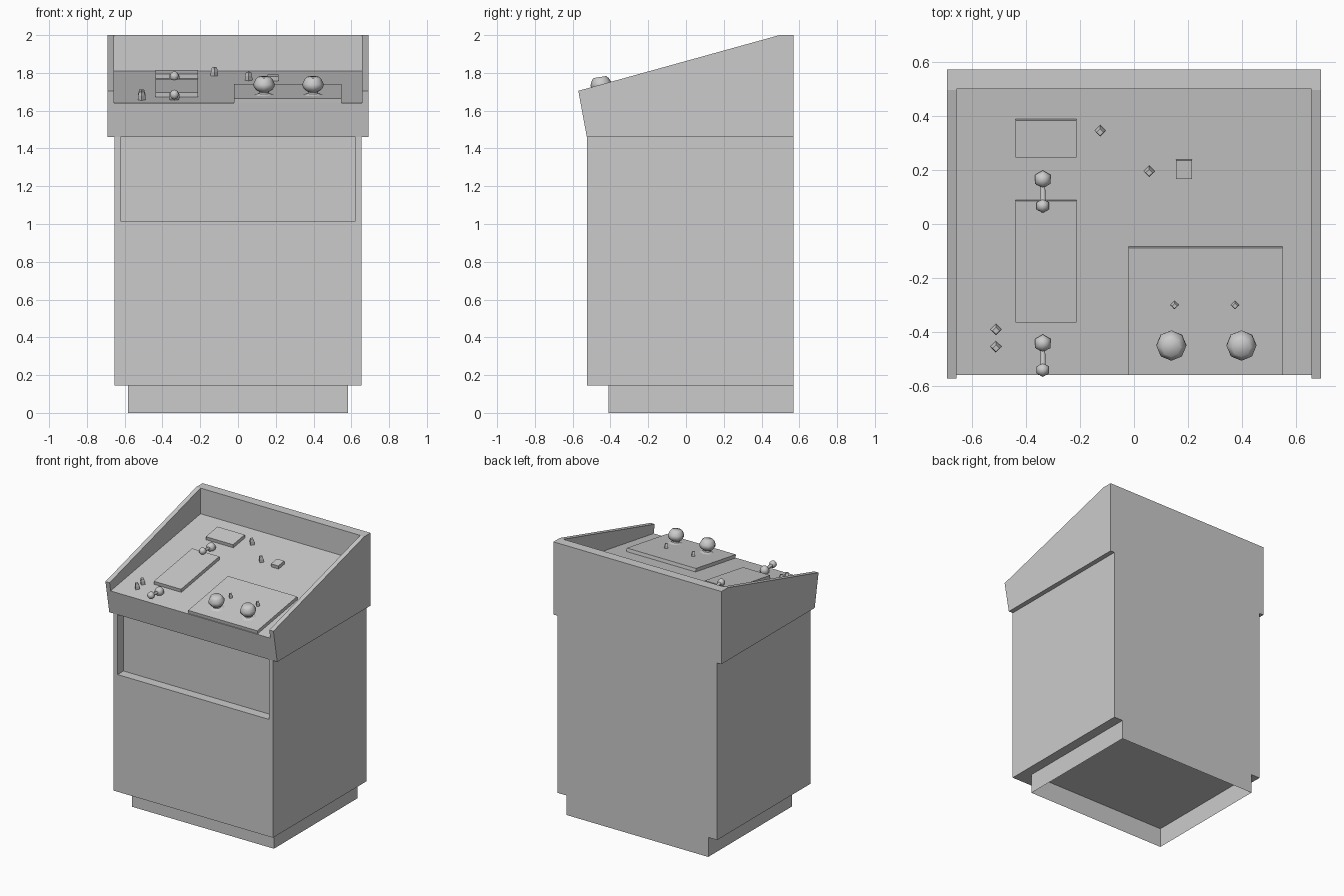
import bpy, bmesh, math
from mathutils import Matrix, Vector

if "Cube" in bpy.data.objects:
    bpy.data.objects.remove(bpy.data.objects["Cube"])

SLOPE = 0.1607
TILT = Matrix.Rotation(math.atan(SLOPE), 4, 'X')


def panel_z(y):
    return 1.64 + SLOPE * (y + 0.558)


def on_panel(x, y, lift=0.0):
    """Frame sitting on the sloped control panel, z along its normal."""
    return Matrix.Translation((x, y, panel_z(y))) @ TILT @ Matrix.Translation((0, 0, lift))


def finish(name, bm, smooth=None):
    bmesh.ops.recalc_face_normals(bm, faces=bm.faces[:])
    me = bpy.data.meshes.new(name)
    bm.to_mesh(me)
    bm.free()
    ob = bpy.data.objects.new(name, me)
    bpy.context.collection.objects.link(ob)
    if smooth:
        bpy.ops.object.select_all(action='DESELECT')
        ob.select_set(True)
        bpy.context.view_layer.objects.active = ob
        bpy.ops.object.shade_smooth_by_angle(angle=math.radians(smooth))
    return ob


def extrude_x(name, half, profile):
    """Side profile of (y, z) points extruded across x."""
    bm = bmesh.new()
    face = bm.faces.new([bm.verts.new((-half, y, z)) for y, z in profile])
    geo = bmesh.ops.extrude_face_region(bm, geom=[face])['geom']
    bmesh.ops.translate(bm, vec=(2 * half, 0, 0),
                        verts=[v for v in geo if isinstance(v, bmesh.types.BMVert)])
    return finish(name, bm)


def block(name, half, y0, y1, z0, z1):
    return extrude_x(name, half, [(y0, z0), (y1, z0), (y1, z1), (y0, z1)])


def cut(ob, cutter):
    cutter.hide_render = True
    mod = ob.modifiers.new("cut", 'BOOLEAN')
    mod.operation, mod.solver, mod.object = 'DIFFERENCE', 'EXACT', cutter
    bpy.context.view_layer.objects.active = ob
    bpy.ops.object.modifier_apply(modifier=mod.name)
    bpy.data.objects.remove(cutter)


def plate(name, x0, x1, y0, y1, thick=0.025):
    """Thin slab lying on the sloped panel."""
    bm = bmesh.new()
    length = (y1 - y0) * math.hypot(1, SLOPE)
    bmesh.ops.create_cube(bm, size=1, matrix=on_panel((x0 + x1) / 2, (y0 + y1) / 2, thick / 2)
                          @ Matrix.Diagonal((x1 - x0, length, thick, 1)))
    return finish(name, bm)


def lathe(name, profile, sides, matrix, smooth=None):
    bm = bmesh.new()
    rings = [[bm.verts.new(matrix @ Vector((r * math.cos(a), r * math.sin(a), h)))
              for a in (2 * math.pi * i / sides for i in range(sides))] for r, h in profile]
    for lo, hi in zip(rings, rings[1:]):
        for i in range(sides):
            j = (i + 1) % sides
            bm.faces.new((lo[i], lo[j], hi[j], hi[i]))
    bm.faces.new(rings[0][::-1])
    bm.faces.new(rings[-1])
    return finish(name, bm, smooth)


# Plinth: open-bottomed skirt, flush with the back
plinth = block("plinth", 0.582, -0.41, 0.57, 0, 0.145)
bm = bmesh.new()
bm.from_mesh(plinth.data)
bm.normal_update()
bmesh.ops.delete(bm, geom=[f for f in bm.faces if abs(f.normal.z) > 0.9], context='FACES_ONLY')
bm.to_mesh(plinth.data)
bm.free()

# Cabinet with the shallow front recess
cabinet = block("cabinet", 0.655, -0.525, 0.57, 0.145, 1.46)
cut(cabinet, block("recess_cutter", 0.622, -0.7, -0.455, 1.015, 1.55))

# Console head, hollowed to leave side walls, back wall and sloped panel
console = extrude_x("console_head", 0.69, [(-0.525, 1.46), (-0.57, 1.705), (0.495, 2.0),
                                           (0.57, 2.0), (0.57, 1.46)])
cut(console, extrude_x("console_cutter", 0.656, [(-0.8, panel_z(-0.8)), (0.498, panel_z(0.498)),
                                                 (0.498, 2.2), (-0.8, 2.2)]))

# Raised plates on the panel
plate("upper_left_plate", -0.437, -0.213, 0.25, 0.387)
plate("lower_left_plate", -0.437, -0.213, -0.36, 0.089)
plate("knob_plate", -0.02, 0.548, -0.553, -0.084)
plate("push_button", 0.155, 0.215, 0.17, 0.239)

# Round knobs with flared feet
for i, x in enumerate((0.138, 0.397)):
    lathe(f"knob_{i + 1}", [(0.05, 0), (0.028, 0.008), (0.026, 0.016), (0.045, 0.028), (0.056, 0.046),
                            (0.055, 0.062), (0.045, 0.083), (0.034, 0.095)],
          8, on_panel(x, -0.437, 0.025), 50)

# Four-sided toggle switches
toggles = [(-0.51, -0.388, 1, 0), (-0.51, -0.452, 1, 0), (-0.125, 0.346, 1, 0), (0.056, 0.196, 1, 0),
           (0.15, -0.294, 0.75, 0.025), (0.373, -0.294, 0.75, 0.025)]
for i, (x, y, s, lift) in enumerate(toggles):
    lathe(f"toggle_{i + 1}", [(0.02 * s, 0), (0.019 * s, 0.024 * s), (0.013 * s, 0.044 * s)],
          4, on_panel(x, y, lift))

# Levers: pivot ball, slim stem and ball grip leaning to the front
for i, y in enumerate((0.165, -0.441)):
    pivot = Vector((-0.337, y, panel_z(y) + 0.018))
    grip = Vector((-0.337, y - 0.098, panel_z(y - 0.098) + 0.042))
    bm = bmesh.new()
    for centre, r in ((pivot, 0.033), (grip, 0.026)):
        bmesh.ops.create_uvsphere(bm, u_segments=6, v_segments=6, radius=r,
                                  matrix=Matrix.Translation(centre))
    axis = grip - pivot
    bmesh.ops.create_cone(bm, cap_ends=True, segments=6, radius1=0.009, radius2=0.013,
                          depth=axis.length, matrix=Matrix.Translation((pivot + grip) / 2)
                          @ axis.to_track_quat('Z', 'Y').to_matrix().to_4x4())
    finish(f"lever_{i + 1}", bm, 65)
